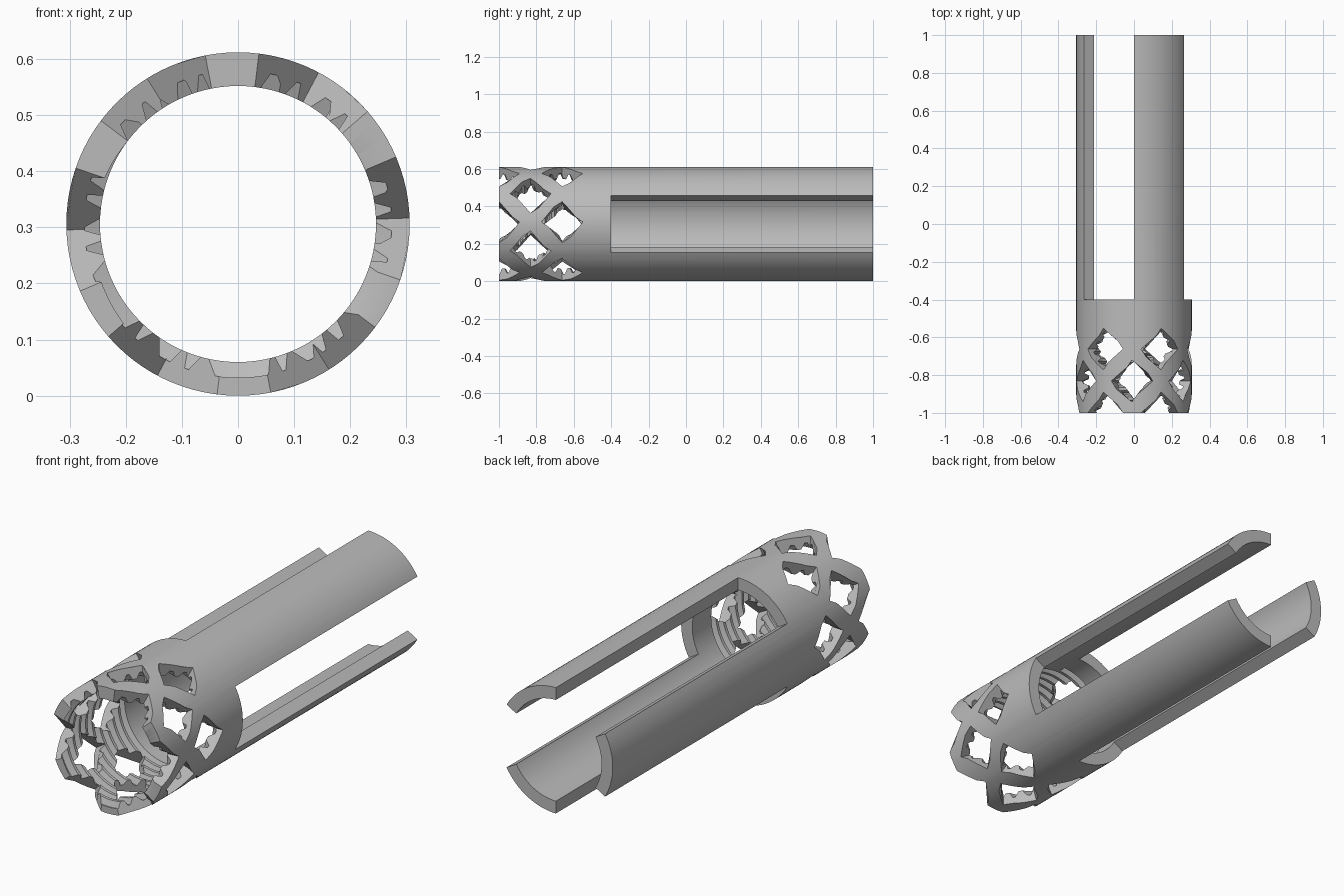
import bpy
import bmesh
from math import sin, cos, pi, radians

if "Cube" in bpy.data.objects:
    bpy.data.objects.remove(bpy.data.objects["Cube"])

OUTER, INNER, ROOT = 0.306, 0.246, 0.274
PITCH = 0.05
SEG = 96

grey = bpy.data.materials.new("plain_grey")
grey.use_nodes = True
grey.diffuse_color = (0.5, 0.5, 0.5, 1)
grey.node_tree.nodes["Principled BSDF"].inputs["Base Color"].default_value = (0.5, 0.5, 0.5, 1)


def polar(r, a, y):
    return (r * cos(a), y, OUTER + r * sin(a))


def finish(bm, name):
    bmesh.ops.recalc_face_normals(bm, faces=bm.faces)
    mesh = bpy.data.meshes.new(name)
    bm.to_mesh(mesh)
    bm.free()
    obj = bpy.data.objects.new(name, mesh)
    bpy.context.collection.objects.link(obj)
    mesh.materials.append(grey)
    return obj


def sweep(name, rings, closed):
    """Skin a list of point rings, joined in a loop or capped at the ends."""
    bm = bmesh.new()
    loops = [[bm.verts.new(p) for p in ring] for ring in rings]
    n = len(loops[0])
    for i in range(len(loops) if closed else len(loops) - 1):
        a, b = loops[i], loops[(i + 1) % len(loops)]
        for j in range(n):
            k = (j + 1) % n
            bm.faces.new((a[j], a[k], b[k], b[j]))
    if not closed:
        bm.faces.new(loops[0])
        bm.faces.new(loops[-1])
    return finish(bm, name)


def radial_cutters(name, placements, outline, r0, r1):
    """Blocks with radial walls; the outline is a list of (y, angle)."""
    bm = bmesh.new()
    for mid, y0 in placements:
        mid = radians(mid)
        lo, hi = [[bm.verts.new(polar(r / cos(radians(a)), mid + radians(a), y0 + y))
                   for y, a in outline] for r in (r0, r1)]
        bm.faces.new(lo)
        bm.faces.new(hi)
        for j in range(4):
            k = (j + 1) % 4
            bm.faces.new((lo[j], lo[k], hi[k], hi[j]))
    return finish(bm, name)


# Long hollow tube
section = [(OUTER, -1), (OUTER, 1), (INNER, 1), (INNER, -1)]
tube = sweep("slotted_lattice_tube",
             [[polar(r, 2 * pi * i / SEG, y) for r, y in section] for i in range(SEG)], True)

# Helical groove inside the lattice end
groove = [(0.238, -0.021), (ROOT, -0.005), (ROOT, 0.005), (0.238, 0.021)]
turns, steps = 11, 72
rings = []
for i in range(turns * steps + 1):
    t = i / steps
    rings.append([polar(r, pi / 2 - 2 * pi * t, -1.075 + PITCH * t + dy) for r, dy in groove])
thread_cutter = sweep("thread_cutter", rings, False)

# Three staggered rows of diamond windows, the first row open at the end
places = [(start + 60 * k, y) for start, y in ((2, -1.0), (32, -0.831), (2, -0.662))
          for k in range(6)]
diamond = [(-0.11, 0), (0, 21), (0.11, 0), (0, -21)]
window_cutter = radial_cutters("window_cutter", places, diamond, 0.2, 0.36)

# Three long slots leaving three strips
slot = [(-0.4, -30), (-0.4, 30), (1.1, 30), (1.1, -30)]
slot_cutter = radial_cutters("slot_cutter", [(0, 0), (120, 0), (240, 0)], slot, 0.1, 0.4)

cutters = [thread_cutter, window_cutter, slot_cutter]
for cutter in cutters:
    cutter.hide_render = True
    mod = tube.modifiers.new(cutter.name, 'BOOLEAN')
    mod.operation = 'DIFFERENCE'
    mod.solver = 'MANIFOLD'
    mod.object = cutter

# Bake the cuts and drop the helpers
bpy.context.view_layer.update()
depsgraph = bpy.context.evaluated_depsgraph_get()
baked = bpy.data.meshes.new_from_object(tube.evaluated_get(depsgraph))
tube.modifiers.clear()
tube.data = baked
for cutter in cutters:
    bpy.data.objects.remove(cutter)

bpy.ops.object.select_all(action='DESELECT')
tube.select_set(True)
bpy.context.view_layer.objects.active = tube
bpy.ops.object.shade_smooth_by_angle(angle=radians(25))
